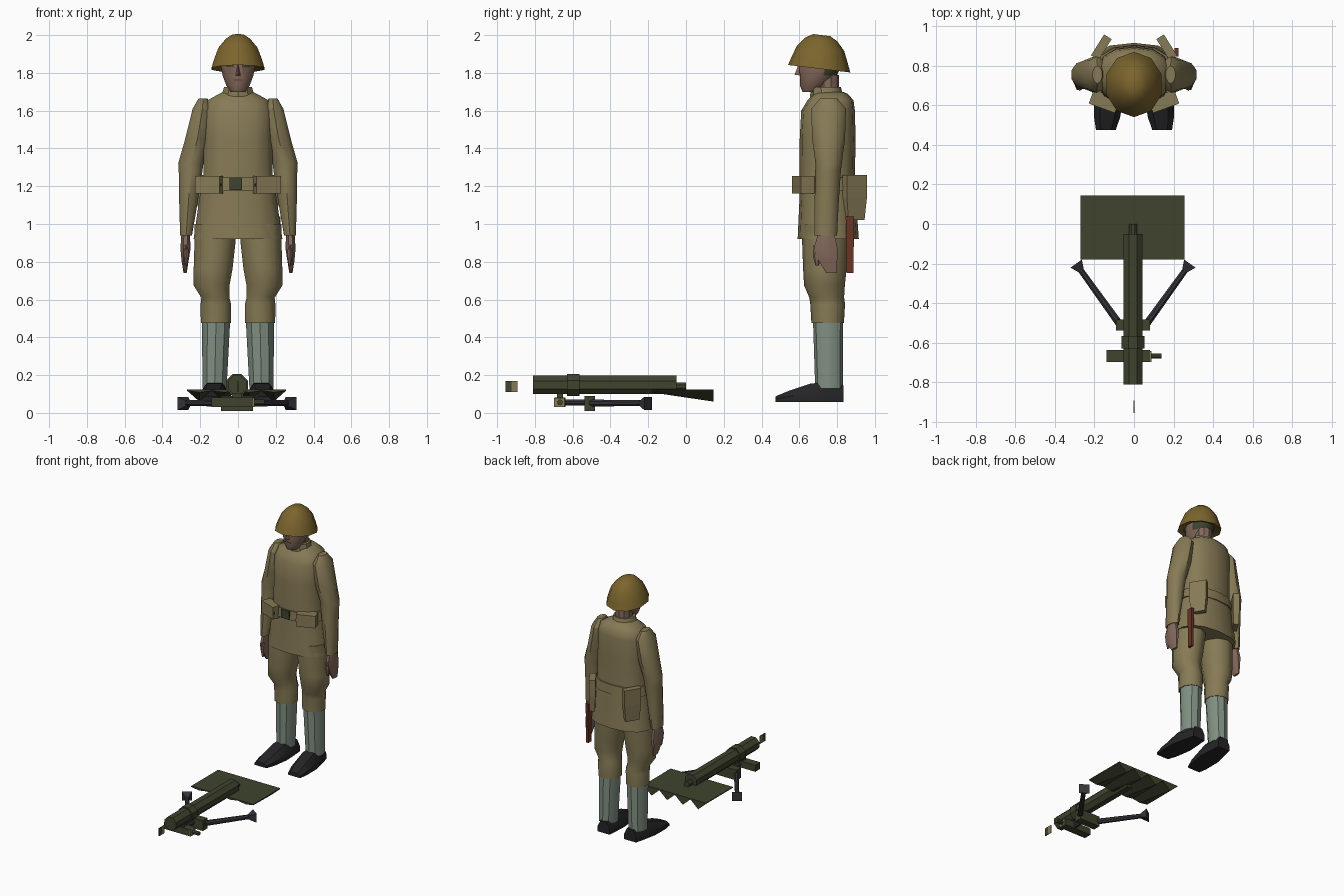
import bpy, bmesh, math
from mathutils import Vector, Matrix

if "Cube" in bpy.data.objects:
    bpy.data.objects.remove(bpy.data.objects["Cube"])

def material(name, *rgb):
    m = bpy.data.materials.new(name)
    m.diffuse_color = (*rgb, 1)
    m.use_nodes = True
    m.node_tree.nodes["Principled BSDF"].inputs["Base Color"].default_value = m.diffuse_color
    return m

KHAKI = material("khaki cloth", .24, .195, .092)
HELMET = material("helmet ochre", .20, .13, .027)
SKIN = material("skin", .23, .14, .105)
WRAP = material("grey green wrap", .22, .28, .225)
BLACK = material("black leather", .018, .018, .02)
GREEN = material("dark green metal", .05, .057, .027)
GREY = material("dark grey metal", .035, .035, .042)
BROWN = material("red brown scabbard", .14, .035, .018)

def finish(name, bm, mat, angle=35):
    bmesh.ops.recalc_face_normals(bm, faces=bm.faces)
    me = bpy.data.meshes.new(name)
    bm.to_mesh(me)
    bm.free()
    me.materials.append(mat)
    ob = bpy.data.objects.new(name, me)
    bpy.context.collection.objects.link(ob)
    me.shade_smooth()
    me.set_sharp_from_angle(angle=math.radians(angle))
    return ob

def skin_rings(name, rings, mat, angle=35, caps=(True, True)):
    bm = bmesh.new()
    vs = [[bm.verts.new(p) for p in r] for r in rings]
    n = len(vs[0])
    for a, b in zip(vs, vs[1:]):
        for i in range(n):
            j = (i + 1) % n
            bm.faces.new((a[i], a[j], b[j], b[i]))
    if caps[0]:
        bm.faces.new(vs[0])
    if caps[1]:
        bm.faces.new(vs[-1])
    return finish(name, bm, mat, angle)

def loft(name, rows, mat, n=10, side=1, power=1, tilt=0, angle=35, caps=(True, True)):
    """rows of (centre x, centre y, z, radius x, radius y)"""
    def pw(v):
        return math.copysign(abs(v) ** power, v)
    rings = []
    for cx, cy, z, rx, ry in rows:
        ring = []
        for i in range(n):
            t = 2 * math.pi * (i + .5) / n
            dy = ry * pw(math.sin(t))
            ring.append((side * (cx + rx * pw(math.cos(t))), cy + dy, z + tilt * dy))
        rings.append(ring)
    return skin_rings(name, rings, mat, angle, caps)

def box(name, c, size, mat, rot=0, taper=1):
    """box turned about z; taper narrows the bottom"""
    bm = bmesh.new()
    bmesh.ops.create_cube(bm, size=1)
    for v in bm.verts:
        k = taper if v.co.z < 0 else 1
        v.co = Vector((v.co.x * size[0] * k, v.co.y * size[1] * k, v.co.z * size[2]))
    bmesh.ops.transform(bm, matrix=Matrix.Translation(c) @ Matrix.Rotation(math.radians(rot), 4, 'Z'), verts=bm.verts)
    return finish(name, bm, mat)

def rod(name, a, b, r1, r2, mat, n=8):
    a, b = Vector(a), Vector(b)
    d = b - a
    bm = bmesh.new()
    bmesh.ops.create_cone(bm, cap_ends=True, segments=n, radius1=r1, radius2=r2, depth=d.length)
    m = Matrix.Translation((a + b) / 2) @ d.to_track_quat('Z', 'Y').to_matrix().to_4x4() @ Matrix.Rotation(math.pi / n, 4, 'Z')
    bmesh.ops.transform(bm, matrix=m, verts=bm.verts)
    return finish(name, bm, mat, 30)

# helmet: sloping rim, inner lining closes it from below
loft("helmet", [(0, .708, 1.845, .085, .10), (0, .705, 1.822, .147, .165), (0, .708, 1.87, .132, .148),
                (0, .713, 1.93, .108, .125), (0, .716, 1.977, .068, .085), (0, .718, 2.0, .035, .045)],
     HELMET, n=10, tilt=-.12, angle=40)

# head, with hair on the rear faces
head = loft("head", [(0, .655, 1.70, .04, .04), (0, .675, 1.735, .065, .075), (0, .70, 1.785, .084, .10),
                     (0, .71, 1.83, .092, .115), (0, .71, 1.90, .09, .11)], SKIN, n=12)
head.data.materials.append(GREEN)
for p in head.data.polygons:
    if p.center.y > .745 and p.center.z > 1.74:
        p.material_index = 1
loft("neck", [(0, .75, 1.66, .062, .062), (0, .75, 1.79, .06, .06)], SKIN)
skin_rings("nose", [[(-.018, .615, 1.785), (.018, .615, 1.785), (0, .575, 1.79)],
                    [(-.006, .61, 1.85), (.006, .61, 1.85), (0, .597, 1.85)]], SKIN)
for s in (1, -1):
    box("eye", (s * .042, .607, 1.84), (.035, .009, .014), GREEN, s * 15)
box("mouth", (0, .607, 1.762), (.045, .009, .007), BROWN)

# tunic
loft("tunic", [(0, .753, .92, .24, .162), (0, .75, 1.16, .205, .148), (0, .748, 1.25, .188, .146),
               (0, .75, 1.45, .185, .148), (0, .752, 1.60, .185, .142), (0, .765, 1.655, .165, .122),
               (0, .765, 1.69, .10, .09), (0, .755, 1.70, .075, .075)], KHAKI, n=14, power=.82, angle=45)
loft("collar", [(0, .745, 1.675, .092, .088), (0, .74, 1.725, .078, .08)], KHAKI)
loft("belt", [(0, .749, 1.175, .212, .156), (0, .748, 1.245, .20, .154)], KHAKI, n=14, power=.82)
box("belt_buckle", (-.012, .592, 1.213), (.065, .014, .065), GREEN)

for s in (1, -1):
    # belt pouches
    box("front_pouch", (s * .15, .62, 1.207), (.14, .075, .092), KHAKI, s * 20)
    box("pouch_strap", (s * .137, .584, 1.207), (.10, .008, .016), GREEN, s * 20)
    box("back_pouch", (s * .165, .893, 1.20), (.125, .045, .12), KHAKI, s * -58)
    box("back_pouch_lower", (s * .165, .893, 1.08), (.125, .045, .12), KHAKI, s * -58, .8)
    # arm and hand
    loft("sleeve", [(.185, .755, 1.665, .025, .045), (.188, .755, 1.61, .055, .092), (.215, .755, 1.45, .068, .087),
                    (.25, .755, 1.32, .07, .07), (.251, .752, 1.28, .066, .068), (.262, .745, 1.12, .052, .064),
                    (.275, .74, .94, .033, .06)], KHAKI, side=s, angle=40)
    loft("hand", [(.277, .742, .955, .024, .045), (.278, .74, .87, .029, .068), (.28, .75, .81, .021, .055),
                  (.28, .77, .74, .009, .03)], SKIN, n=8, side=s)
    loft("thumb", [(.275, .70, .89, .016, .025), (.274, .69, .83, .013, .018), (.274, .695, .78, .007, .01)],
         SKIN, n=6, side=s)
    # leg, wrap and shoe
    loft("breeches", [(.12, .74, 1.0, .115, .125), (.122, .738, .90, .114, .123), (.132, .735, .76, .108, .115),
                      (.14, .733, .675, .10, .108), (.12, .745, .61, .078, .092), (.117, .75, .575, .085, .092),
                      (.117, .75, .475, .084, .086)], KHAKI, side=s, angle=40)
    loft("leg_wrap", [(.116, .752, .50, .079, .08), (.124, .757, .13, .067, .073)], WRAP, side=s)
    rings = []
    for y, w, top, cx in ((.835, .05, .145, .112), (.76, .062, .165, .118), (.66, .075, .155, .126),
                          (.54, .066, .115, .136), (.475, .05, .088, .142)):
        mid = .058 + (top - .058) * .5
        rings.append([(s * (cx + k * w), y, z) for k, z in
                      ((-1, .058), (1, .058), (1, mid), (.55, top), (-.55, top), (-1, mid))])
    skin_rings("shoe", rings, BLACK)

# bayonet scabbard on the right hip
box("scabbard", (.215, .868, .89), (.022, .045, .30), BROWN, 0, .8)

# mortar base plate: flat top, ridges deepening to the rear
rings = []
for y, depth in ((-.18, .108), (.145, .06)):
    ring = [(-.27, y, .125), (.255, y, .125)]
    for i in range(9):
        ring.append((.255 - .525 * i / 8, y, depth if i % 2 else .118))
    rings.append(ring)
skin_rings("base_plate", rings, GREEN, 10)

# mortar barrel, breech and clamp
X = -.005
rod("barrel", (X, -.81, .148), (X, -.05, .148), .053, .053, GREEN)
rod("breech", (X, -.06, .14), (X, 0, .14), .022, .022, GREEN)
rod("barrel_clamp", (X, -.63, .148), (X, -.565, .148), .062, .062, GREEN)

# cross bar, handle and traverse rod under the barrel
box("cross_bar", (-.03, -.667, .056), (.22, .06, .05), GREEN)
rod("handle", (.08, -.667, .056), (.14, -.667, .056), .015, .015, GREEN)
box("bar_end_plate", (.084, -.67, .056), (.008, .056, .048), KHAKI)
box("bar_post", (X, -.667, .09), (.05, .03, .04), GREEN)
rod("traverse_rod", (X, -.65, .055), (X, -.51, .055), .017, .017, GREY)
box("bipod_yoke", (X, -.51, .05), (.17, .057, .078), GREEN)
for s in (1, -1):
    rod("bipod_leg", (X + s * .065, -.51, .052), (X + s * .27, -.225, .052), .02, .016, GREY)
    rod("bipod_foot", (X + s * .255, -.245, .05), (X + s * .287, -.20, .05), .014, .05, GREY, 4)

# loose thin sight plate ahead of the muzzle
box("sight_plate_front", (0, -.939, .14), (.005, .032, .06), GREEN)
box("sight_plate_rear", (0, -.907, .14), (.005, .032, .06), KHAKI)
